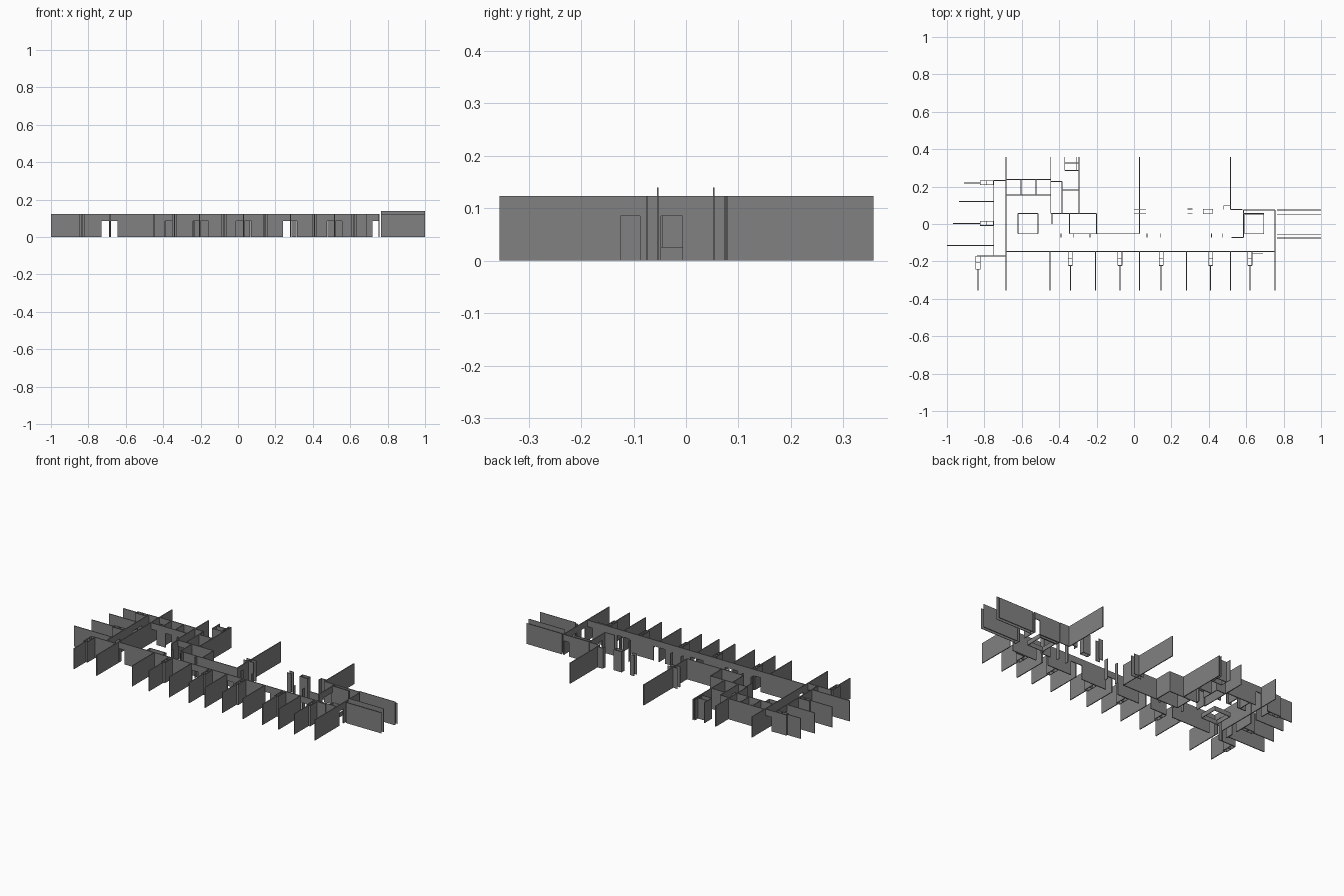
import bpy, bmesh
from mathutils import Vector

H, DOOR, T = 0.123, 0.085, 0.005

# Dark grey wall paint
PAINT = bpy.data.materials.new("dark_grey")
PAINT.diffuse_color = (0.22, 0.22, 0.22, 1)


def wall(name, x1, y1, x2, y2, doors=(), h=H, t=T):
    """Upright wall along x or y; doors are (start, end) along its length, notched from the floor."""
    along_x = abs(x2 - x1) > abs(y2 - y1)
    a, b = sorted((x1, x2) if along_x else (y1, y2))
    c = y1 if along_x else x1
    prof = [(a, h), (a, 0)]
    for d0, d1 in sorted(doors):
        prof += [(d0, 0), (d0, DOOR), (d1, DOOR), (d1, 0)]
    prof += [(b, 0), (b, h)]
    bm = bmesh.new()
    if along_x:
        vs = [bm.verts.new((p, c - t / 2, z)) for p, z in prof]
        off = Vector((0, t, 0))
    else:
        vs = [bm.verts.new((c - t / 2, p, z)) for p, z in prof]
        off = Vector((t, 0, 0))
    f = bm.faces.new(vs)
    ext = bmesh.ops.extrude_face_region(bm, geom=[f], use_keep_orig=True)
    bmesh.ops.translate(bm, vec=off, verts=[v for v in ext["geom"] if isinstance(v, bmesh.types.BMVert)])
    bmesh.ops.recalc_face_normals(bm, faces=bm.faces)
    me = bpy.data.meshes.new(name)
    bm.to_mesh(me)
    bm.free()
    me.materials.append(PAINT)
    ob = bpy.data.objects.new(name, me)
    bpy.context.collection.objects.link(ob)
    return ob


def ring(name, x1, y1, x2, y2, h=H, t=0.003):
    for y in (y1, y2):
        wall(name, x1, y, x2, y, h=h, t=t)
    for x in (x1, x2):
        wall(name, x, y1, x, y2, h=h, t=t)


# Long corridor wall with paired room doors
wall("corridor_wall", -0.688, -0.147, 0.755, -0.147,
     [(-0.68, -0.645), (-0.39, -0.345), (-0.24, -0.208), (-0.2, -0.157), (-0.01, 0.027),
      (0.035, 0.073), (0.24, 0.277), (0.284, 0.315), (0.475, 0.512), (0.52, 0.557), (0.718, 0.75)])

# Front room partitions; every second one ends in a closet
for x in (-0.685, -0.45, -0.205, 0.03, 0.28, 0.515, 0.755):
    wall("front_partition", x, -0.147, x, -0.355)
for x in (-0.34, -0.075, 0.145, 0.41, 0.62):
    wall("closet_partition", x, -0.222, x, -0.355)
    ring("front_closet", x - 0.011, -0.222, x + 0.011, -0.149)
    wall("closet_divider", x - 0.011, -0.185, x + 0.011, -0.185, t=0.003)
wall("corridor_niche", 0.63, -0.157, 0.69, -0.157, t=0.003)

# Left wing corridor and rooms
wall("left_corridor_wall", -0.75, -0.17, -0.75, 0.232,
     [(-0.16, -0.13), (-0.08, -0.045), (0.075, 0.115), (0.125, 0.165)])
wall("left_end_wall", -0.75, 0.232, -0.685, 0.232, [(-0.73, -0.69)])
wall("left_front_wall", -0.84, -0.17, -0.685, -0.17, [(-0.73, -0.69)])
wall("left_partition", -0.935, 0.12, -0.75, 0.12)
wall("left_partition", -1.0, -0.115, -0.75, -0.115)
wall("left_front_partition", -0.835, -0.243, -0.835, -0.355)
ring("left_front_closet", -0.847, -0.243, -0.823, -0.172)
wall("left_front_closet_divider", -0.847, -0.207, -0.823, -0.207, t=0.003)
for y, x0 in ((0.22, -0.91), (0.003, -0.967)):
    wall("left_closet_partition", x0, y, -0.823, y)
    ring("left_closet", -0.823, y - 0.011, -0.752, y + 0.011)
    wall("left_closet_divider", -0.787, y - 0.011, -0.787, y + 0.011, t=0.003)

# Rear left rooms
wall("rear_long_partition", -0.685, -0.17, -0.685, 0.357, [(-0.125, -0.088)])
wall("rear_partition", -0.445, 0.057, -0.445, 0.357)
wall("rear_cross_wall", -0.685, 0.238, -0.445, 0.238, [(-0.68, -0.645)])
wall("rear_cross_wall", -0.685, 0.156, -0.445, 0.156, [(-0.68, -0.645), (-0.585, -0.545), (-0.51, -0.47)])
for x in (-0.605, -0.525):
    wall("rear_cell_divider", x, 0.156, x, 0.238)
wall("service_wall", -0.445, 0.227, -0.385, 0.227)
wall("service_wall", -0.385, 0.057, -0.385, 0.227, [(0.08, 0.12)])
wall("service_wall", -0.385, 0.182, -0.295, 0.182)
wall("service_wall", -0.295, 0.057, -0.295, 0.182)
wall("service_wall", -0.295, 0.182, -0.295, 0.357)
for x in (-0.37, -0.307):
    wall("service_shaft", x, 0.285, x, 0.357, t=0.003)
for y in (0.285, 0.325):
    wall("service_shaft", -0.37, y, -0.295, y)

# Central core
wall("core_wall", -0.445, 0.057, -0.2, 0.057, [(-0.435, -0.395)])
wall("core_wall", -0.345, -0.052, 0.03, -0.052)
wall("core_wall", -0.345, -0.052, -0.345, 0.057)
wall("core_wall", -0.2, -0.052, -0.2, 0.057)
wall("core_stub", -0.438, 0.0, -0.438, 0.057)
wall("hall_partition", 0.03, -0.052, 0.03, 0.357)
for y in (0.055, 0.08):
    wall("hall_cross", 0.0, y, 0.065, y, t=0.003)
    wall("hall_pier", 0.285, y, 0.313, y, t=0.004)
ring("hall_column", 0.37, 0.055, 0.42, 0.08)
for x in (-0.39, -0.325, -0.235, 0.07, 0.14, 0.415, 0.475):
    wall("corridor_fin", x, -0.073, x, -0.052, t=0.004)

# Right block
wall("rear_partition", 0.515, 0.078, 0.515, 0.357)
wall("corner_stub", 0.48, 0.1, 0.515, 0.1, t=0.004)
wall("corner_stub", 0.48, 0.078, 0.48, 0.1, t=0.004)
wall("right_rear_stub", 0.515, 0.078, 0.58, 0.078)
wall("right_rear_wall", 0.585, 0.076, 0.755, 0.076, [(0.718, 0.75)])
wall("right_cross_wall", 0.585, 0.055, 0.694, 0.055)
wall("right_inner_wall", 0.585, -0.073, 0.585, 0.076, [(-0.045, 0.05)])
wall("right_front_wall", 0.52, -0.073, 0.585, -0.073)
wall("right_end_wall", 0.755, -0.147, 0.755, 0.076, [(-0.125, -0.088), (-0.048, -0.007)])

# Double walls of the link passage; the inner pair is taller
for y, h in ((0.075, H), (0.053, 0.14), (-0.054, 0.14), (-0.075, H)):
    wall("link_passage_wall", 0.765, y, 1.0, y, h=h, t=0.003)

# Low stairwell parapets
ring("stairwell_parapet", -0.62, -0.052, -0.513, 0.056, h=0.026, t=0.004)
ring("stairwell_parapet", 0.59, -0.052, 0.694, 0.052, h=0.026, t=0.004)
